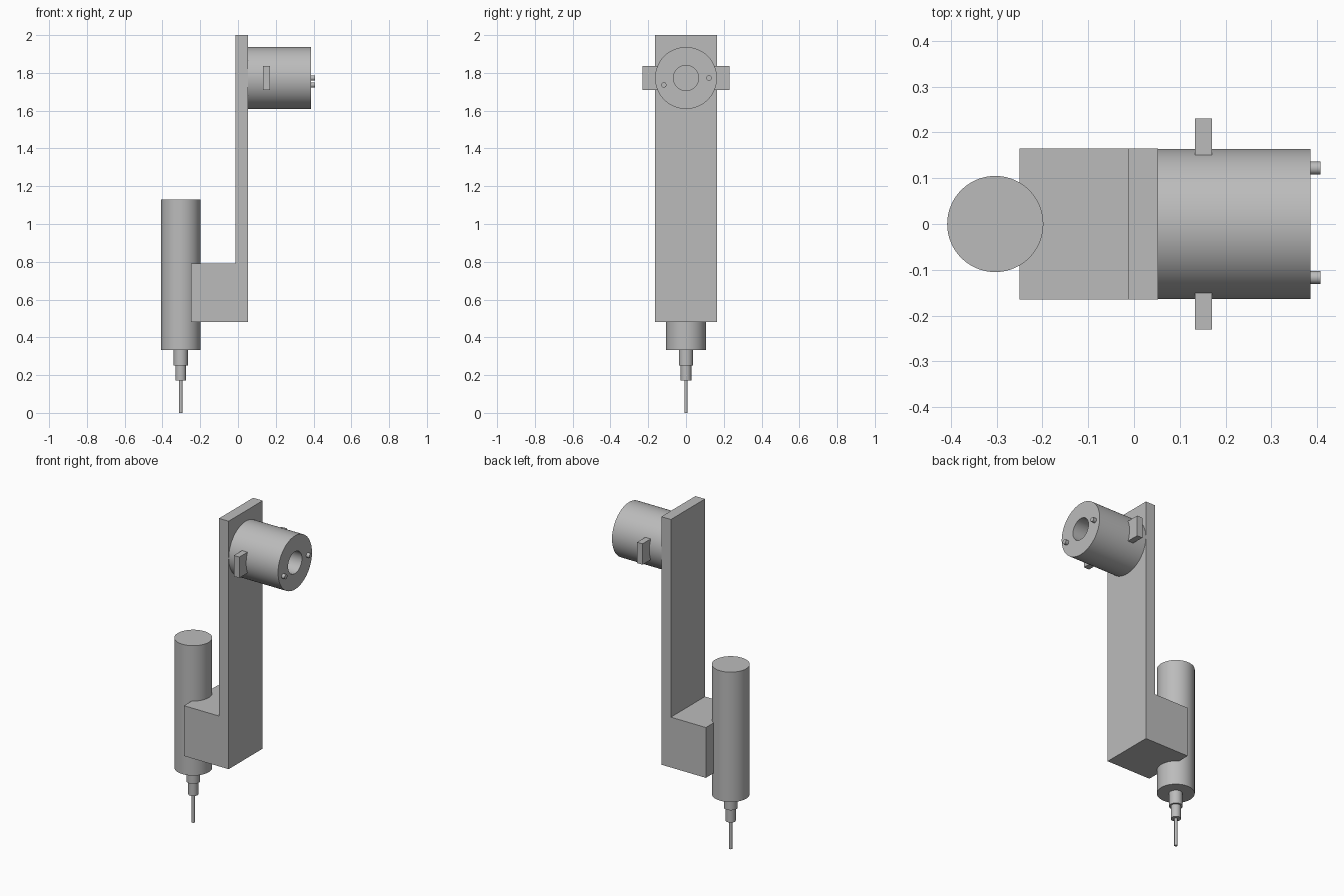
import bpy, bmesh, math
from mathutils import Matrix, Vector

cube = bpy.data.objects.get("Cube")
if cube:
    bpy.data.objects.remove(cube, do_unlink=True)

grey = bpy.data.materials.new("plain grey")
grey.use_nodes = True
colour = (0.5, 0.5, 0.5, 1)
grey.diffuse_color = colour
grey.node_tree.nodes["Principled BSDF"].inputs["Base Color"].default_value = colour

ALONG_X = Matrix.Rotation(math.pi / 2, 4, 'Y')


def finish(name, bm, smooth=False):
    bmesh.ops.recalc_face_normals(bm, faces=bm.faces)
    mesh = bpy.data.meshes.new(name)
    bm.to_mesh(mesh)
    bm.free()
    mesh.materials.append(grey)
    obj = bpy.data.objects.new(name, mesh)
    bpy.context.collection.objects.link(obj)
    if smooth:
        bpy.ops.object.select_all(action='DESELECT')
        obj.select_set(True)
        bpy.context.view_layer.objects.active = obj
        bpy.ops.object.shade_smooth_by_angle(angle=math.radians(30))
    return obj


def lathe(name, profile, place, closed=False, steps=64):
    """Spin (radius, height) points about the local z axis."""
    bm = bmesh.new()
    verts = [bm.verts.new((r, 0, h)) for r, h in profile]
    edges = [bm.edges.new(pair) for pair in zip(verts, verts[1:])]
    if closed:
        edges.append(bm.edges.new((verts[-1], verts[0])))
    bmesh.ops.spin(bm, geom=verts + edges, cent=(0, 0, 0), axis=(0, 0, 1),
                   angle=math.tau, steps=steps, use_duplicate=False)
    bmesh.ops.remove_doubles(bm, verts=bm.verts, dist=0.0002)
    bm.transform(place)
    return finish(name, bm, True)


def box(name, low, high):
    low, high = Vector(low), Vector(high)
    bm = bmesh.new()
    bmesh.ops.create_cube(bm, size=1, matrix=Matrix.Translation((low + high) / 2)
                          @ Matrix.Diagonal((*(high - low), 1)))
    return finish(name, bm)


# L-shaped bracket: tall plate with a block at its foot
half = 0.165
bm = bmesh.new()
outline = [(-0.25, 0.482), (0.052, 0.482), (0.052, 2), (-0.013, 2),
           (-0.013, 0.79), (-0.25, 0.79)]
side = bm.faces.new([bm.verts.new((x, -half, z)) for x, z in outline])
pushed = bmesh.ops.extrude_face_region(bm, geom=[side])
bmesh.ops.translate(bm, vec=(0, 2 * half, 0),
                    verts=[v for v in pushed["geom"] if isinstance(v, bmesh.types.BMVert)])
finish("bracket", bm)

# Spindle body with stepped collet and thin tool bit
spindle = Matrix.Translation((-0.303, 0, 0))
lathe("spindle_body", [(0, 0.334), (0.105, 0.334), (0.105, 1.129), (0, 1.129)], spindle)
lathe("collet", [(0, 0.172), (0.028, 0.172), (0.028, 0.252), (0.038, 0.252),
                 (0.038, 0.34), (0, 0.34)], spindle, steps=32)
lathe("tool_bit", [(0, 0), (0.009, 0), (0.009, 0.18), (0, 0.18)], spindle, steps=24)

# Bored mounting hub on the plate
hub_z = 1.773
hub = Matrix.Translation((0, 0, hub_z)) @ ALONG_X
lathe("hub", [(0.067, 0.05), (0.164, 0.05), (0.164, 0.386), (0.067, 0.386)], hub, closed=True)

# Locating pins on the hub face
for name, y, z in (("front_pin", -0.117, 1.736), ("back_pin", 0.122, hub_z)):
    lathe(name, [(0, 0.37), (0.014, 0.37), (0.014, 0.407), (0, 0.407)],
          Matrix.Translation((0, y, z)) @ ALONG_X, steps=24)

# Side lugs
for name, y0, y1 in (("front_lug", -0.23, -0.13), ("back_lug", 0.13, 0.23)):
    box(name, (0.133, y0, hub_z - 0.064), (0.17, y1, hub_z + 0.064))
